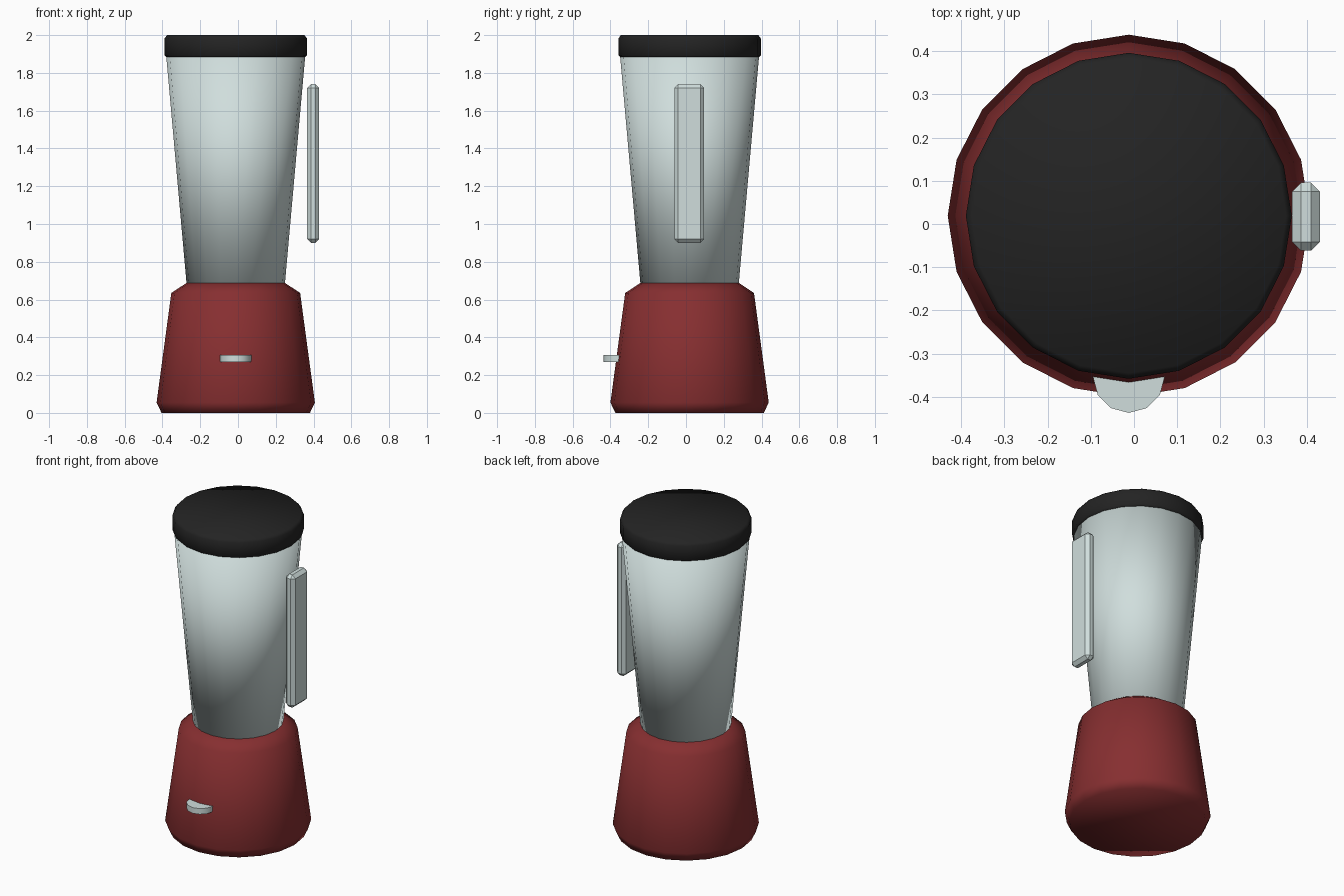
import bpy
import bmesh
import math

if "Cube" in bpy.data.objects:
    bpy.data.objects.remove(bpy.data.objects["Cube"])

AXIS = (-0.012, 0.019)  # vertical axis shared by base, jar and lid


def material(name, rgb):
    mat = bpy.data.materials.new(name)
    mat.use_nodes = True
    mat.diffuse_color = (*rgb, 1)
    mat.node_tree.nodes["Principled BSDF"].inputs["Base Color"].default_value = (*rgb, 1)
    return mat


red = material("dark red plastic", (0.24, 0.028, 0.03))
pale = material("pale grey glass", (0.63, 0.73, 0.72))
black = material("black rubber", (0.017, 0.017, 0.017))


def make_object(name, bm, mat, smooth):
    bmesh.ops.recalc_face_normals(bm, faces=bm.faces)
    for face in bm.faces:
        face.smooth = smooth
    mesh = bpy.data.meshes.new(name)
    bm.to_mesh(mesh)
    bm.free()
    mesh.materials.append(mat)
    obj = bpy.data.objects.new(name, mesh)
    bpy.context.collection.objects.link(obj)
    return obj


def turned(name, profile, mat, centre=AXIS, sides=20):
    """Capped solid of revolution from (radius, height) pairs, bottom to top."""
    bm = bmesh.new()
    rings = []
    for radius, z in profile:
        angles = [math.tau * i / sides for i in range(sides)]
        rings.append([bm.verts.new((centre[0] + radius * math.cos(a),
                                    centre[1] + radius * math.sin(a), z)) for a in angles])
    for low, high in zip(rings, rings[1:]):
        for i in range(sides):
            j = (i + 1) % sides
            bm.faces.new((low[i], low[j], high[j], high[i]))
    bm.faces.new(rings[0][::-1])
    bm.faces.new(rings[-1])
    return make_object(name, bm, mat, True)


# Motor base, jar and lid
turned("motor_base", [(0.393, 0), (0.419, 0.055), (0.341, 0.635), (0.262, 0.687)], red)
turned("jar", [(0.26, 0.68), (0.368, 1.89)], pale)
turned("lid", [(0.364, 1.88), (0.377, 1.893), (0.377, 1.982), (0.364, 2.0)], black)

# Round switch half sunk into the front of the base
switch = turned("switch", [(0.083, 0.27), (0.083, 0.306)], pale, (-0.012, -0.354), 12)
bpy.context.view_layer.objects.active = switch
switch.select_set(True)
bpy.ops.object.shade_smooth_by_angle(angle=math.radians(40))

# Chamfered upright handle beside the jar
bm = bmesh.new()
bmesh.ops.create_cube(bm, size=1)
bmesh.ops.scale(bm, vec=(0.064, 0.157, 0.84), verts=bm.verts)
bmesh.ops.translate(bm, vec=(0.398, 0.017, 1.32), verts=bm.verts)
bmesh.ops.bevel(bm, geom=bm.edges[:], offset=0.02, segments=1, affect='EDGES')
make_object("handle", bm, pale, False)
